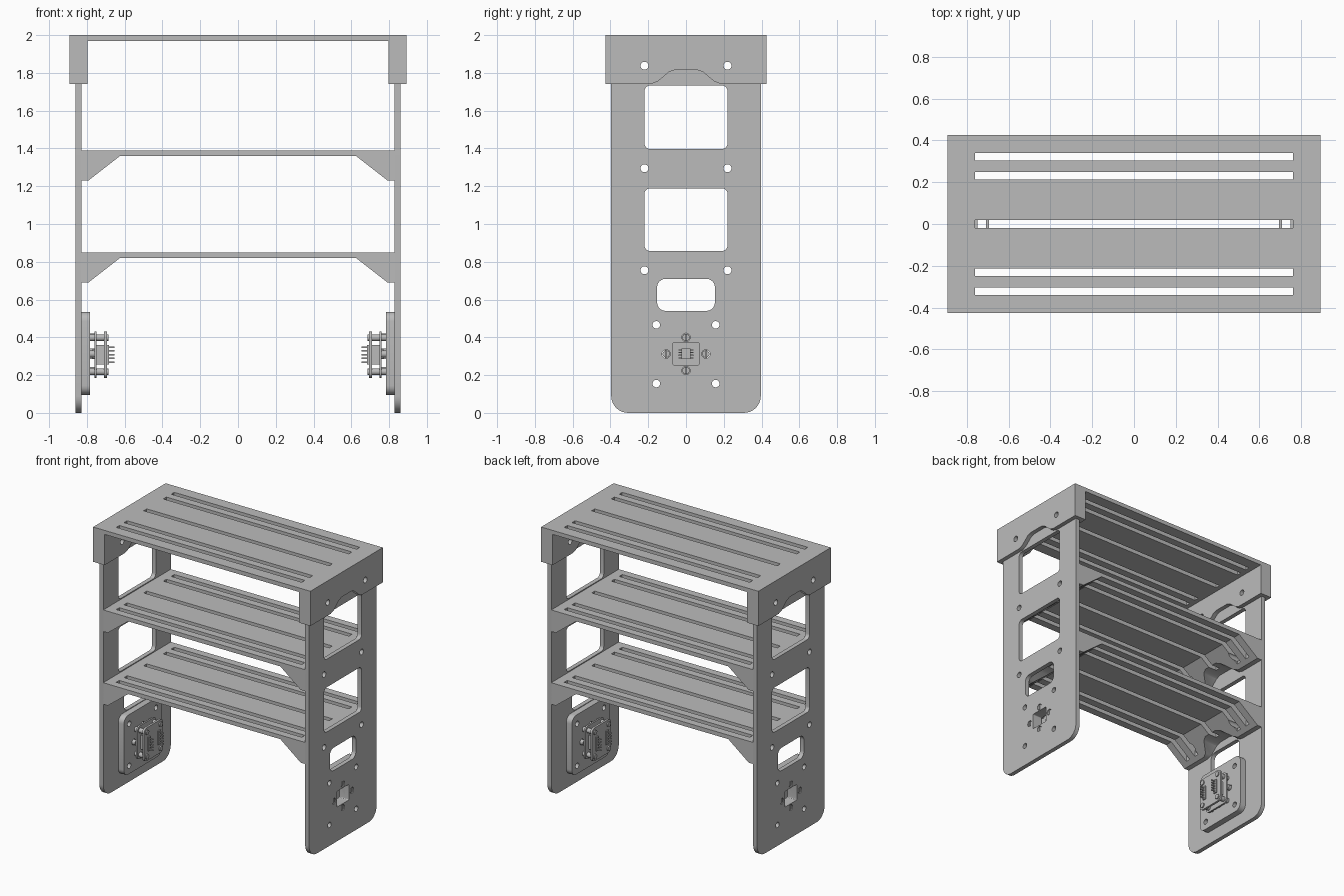
import bpy
import bmesh
import math
from mathutils import Vector

if "Cube" in bpy.data.objects:
    bpy.data.objects.remove(bpy.data.objects["Cube"], do_unlink=True)

grey = bpy.data.materials.new("plain grey")
grey.use_nodes = True
grey.diffuse_color = (0.5, 0.5, 0.5, 1)
grey.node_tree.nodes["Principled BSDF"].inputs["Base Color"].default_value = (0.5, 0.5, 0.5, 1)


def prism(bm, outline, axis, a, b):
    """Extrude a closed outline along an axis; x takes (y, z), y takes (x, z), z takes (x, y)."""
    def place(p, d):
        return {"x": (d, p[0], p[1]), "y": (p[0], d, p[1]), "z": (p[0], p[1], d)}[axis]
    face = bm.faces.new([bm.verts.new(place(p, a)) for p in outline])
    geom = bmesh.ops.extrude_face_region(bm, geom=[face])["geom"]
    shift = Vector(place((0, 0), b - a))
    bmesh.ops.translate(bm, vec=shift, verts=[g for g in geom if isinstance(g, bmesh.types.BMVert)])
    bmesh.ops.recalc_face_normals(bm, faces=bm.faces)


def rect(cy, cz, w, h, r=0, steps=6):
    """Rectangle of half-sizes w, h with rounded corners."""
    if not r:
        return [(cy - w, cz - h), (cy + w, cz - h), (cy + w, cz + h), (cy - w, cz + h)]
    pts = []
    for q, (sy, sz) in enumerate([(1, 1), (-1, 1), (-1, -1), (1, -1)]):
        for i in range(steps + 1):
            t = math.pi / 2 * (q + i / steps)
            pts.append((cy + sy * (w - r) + r * math.cos(t), cz + sz * (h - r) + r * math.sin(t)))
    return pts


def circle(cy, cz, r, n=20):
    return [(cy + r * math.cos(2 * math.pi * i / n), cz + r * math.sin(2 * math.pi * i / n)) for i in range(n)]


def make(name, parts, cuts=(), mirror=False):
    """Build an object from prisms, cut others out of it, optionally mirror across x."""
    def mesh_object(label, prisms):
        bm = bmesh.new()
        for p in prisms:
            prism(bm, *p)
        me = bpy.data.meshes.new(label)
        bm.to_mesh(me)
        bm.free()
        me.materials.append(grey)
        ob = bpy.data.objects.new(label, me)
        bpy.context.collection.objects.link(ob)
        return ob

    ob = mesh_object(name, parts)
    bpy.context.view_layer.objects.active = ob
    for c in cuts:
        cutter = mesh_object("cutter", c)
        cutter.hide_render = True
        mod = ob.modifiers.new("cut", "BOOLEAN")
        mod.operation = "DIFFERENCE"
        mod.solver = "EXACT"
        mod.object = cutter
        bpy.ops.object.modifier_apply(modifier=mod.name)
        bpy.data.objects.remove(cutter, do_unlink=True)
    bpy.ops.object.select_all(action="DESELECT")
    ob.select_set(True)
    bpy.ops.object.shade_smooth_by_angle(angle=math.radians(30))
    if mirror:
        mod = ob.modifiers.new("mirror", "MIRROR")
        mod.use_axis[0] = True
        mod.use_mirror_merge = False
    return ob


def both(half):
    """Complete a symmetric outline from its +x (or +y) half."""
    return half + [(-a, b) for a, b in reversed(half)]


def arch(z):
    half = [(0.185, z - 0.02), (0.185, z), (0.15, z + 0.012), (0.09, z + 0.063), (0.055, z + 0.075)]
    return ("x", -1, 1)[:1] + (both(half),)


def arch_cut(z):
    axis, outline = arch(z)
    return (outline, axis, -1, 1)


def hole_pair(y, z, r=0.021):
    return [(circle(s * y, z, r), "x", -1, 1) for s in (-1, 1)]


CZ = 0.312                      # height of the connector centre
slots = [(rect(0, y, 0.762, 0.018), "z", -1, 3) for y in (-0.322, -0.23, 0, 0.23, 0.322)]
corner_holes = hole_pair(0.157, 0.466, 0.02) + hole_pair(0.157, 0.155, 0.02)
screw_spots = [(0, CZ + 0.088), (0, CZ - 0.088), (0.105, CZ), (-0.105, CZ)]
screw_holes = [(circle(y, z, 0.022), "x", 0, 1) for y, z in screw_spots]
chip_window = [(rect(0, CZ, 0.07, 0.058, 0.006), "x", 0, 1)]

# Top cover with a deep flange at each end
cover = both([(0.892, 2.0), (0.892, 1.742), (0.797, 1.742), (0.797, 1.97)])
make("top_cover", [(cover, "y", -0.425, 0.425)], [slots, [arch_cut(1.742)] + hole_pair(0.22, 1.838)])

# Two shelves with sloping end brackets
for name, top in (("upper_shelf", 1.39), ("lower_shelf", 0.85)):
    low = top - 0.16
    outline = both([(0.83, top), (0.83, low), (0.792, low), (0.625, top - 0.03)])
    make(name, [(outline, "y", -0.396, 0.396)], [slots, [arch_cut(low)] + hole_pair(0.22, top - 0.095)])

# Side panels: rounded feet, windows, bolt holes
r = 0.09
foot = [(0.396 - r + r * math.sin(t), r - r * math.cos(t)) for t in [math.pi / 16 * i for i in range(9)]]
windows = [(rect(0, 1.565, 0.22, 0.168, 0.03), "x", 0, 1),
           (rect(0, 1.023, 0.22, 0.166, 0.03), "x", 0, 1),
           (rect(0, 0.625, 0.153, 0.085, 0.045), "x", 0, 1)]
bolts = hole_pair(0.22, 1.838) + hole_pair(0.22, 1.295) + hole_pair(0.22, 0.755)
make("side_panels", [(both(foot + [(0.396, 1.97)]), "x", 0.829, 0.861)],
     [windows + bolts + corner_holes + screw_holes + chip_window], mirror=True)

# Mounting pads on the inside of the panels
make("mounting_pads", [(rect(0, 0.315, 0.22, 0.22, 0.05), "x", 0.783, 0.829)],
     [corner_holes + screw_holes + chip_window], mirror=True)

# Connector: two thin plates held apart by corner posts
make("connector_plates",
     [(rect(0, 0.308, 0.11, 0.123, 0.03), "x", a, b) for a, b in ((0.693, 0.709), (0.748, 0.76))],
     mirror=True)
make("connector_posts",
     [(circle(sy * 0.08, 0.308 + sz * 0.09, 0.018), "x", 0.685, 0.783) for sy in (-1, 1) for sz in (-1, 1)],
     mirror=True)

# Slotted screws
make("screws", [(circle(y, z, 0.019), "x", 0.76, 0.858) for y, z in screw_spots],
     [[(rect(y, z, 0.003, 0.03), "x", 0.85, 0.9) for y, z in screw_spots]], mirror=True)

# Pin headers and their pins
make("pin_headers", [(rect(s * 0.06, 0.308, 0.014, 0.052), "x", 0.684, 0.748) for s in (-1, 1)], mirror=True)
make("pins", [(rect(s * 0.06, 0.268 + 0.02 * i, 0.004, 0.004), "x", 0.653, 0.69)
              for s in (-1, 1) for i in range(5)], mirror=True)

# Small chip with legs, seen through the panel window
legs = [(rect(s * 0.03, CZ - 0.021 + 0.014 * i, 0.009, 0.003), "x", 0.76, 0.772)
        for s in (-1, 1) for i in range(4)]
make("chip", [(rect(0, CZ, 0.024, 0.028), "x", 0.76, 0.785)] + legs, mirror=True)
